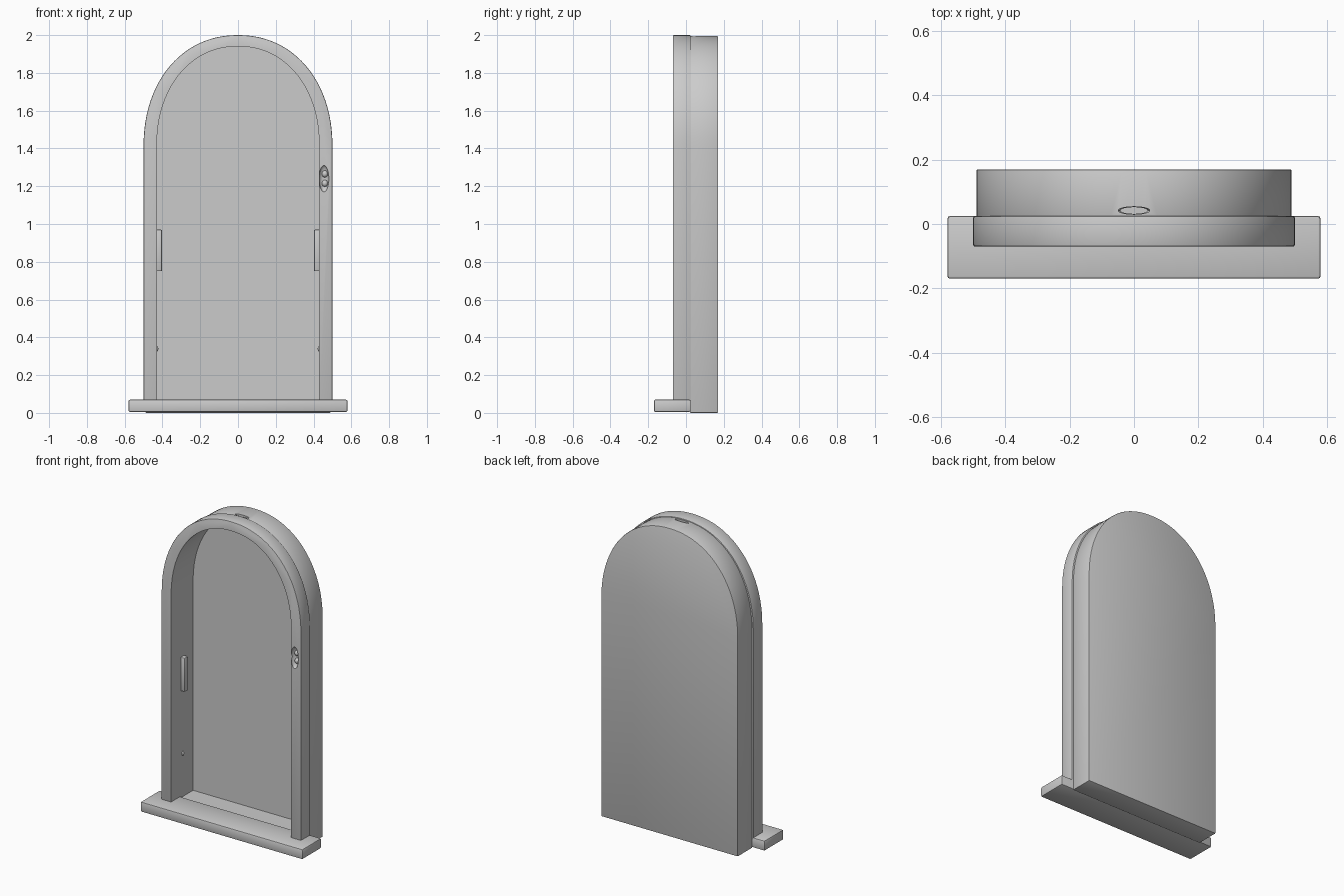
import bpy, bmesh, math

if "Cube" in bpy.data.objects:
    bpy.data.objects.remove(bpy.data.objects["Cube"])

SPRING = 1.41   # height where the arch begins


def add_mesh(name, bm):
    bmesh.ops.recalc_face_normals(bm, faces=bm.faces)
    me = bpy.data.meshes.new(name)
    bm.to_mesh(me)
    bm.free()
    ob = bpy.data.objects.new(name, me)
    bpy.context.collection.objects.link(ob)
    return ob


def arch_prism(name, half, top, bottom, y0, y1, n=48):
    """Arched outline extruded along y."""
    pts = [(half, bottom)]
    for i in range(n + 1):
        a = math.pi * i / n
        c, s = math.cos(a), math.sin(a)
        pts.append((half * math.copysign(abs(c) ** 0.94, c),
                    SPRING + (top - SPRING) * max(s, 0) ** 0.94))
    pts.append((-half, bottom))
    bm = bmesh.new()
    face = bm.faces.new([bm.verts.new((x, y0, z)) for x, z in pts])
    ext = bmesh.ops.extrude_face_region(bm, geom=[face])
    for v in ext["geom"]:
        if isinstance(v, bmesh.types.BMVert):
            v.co.y = y1
    return add_mesh(name, bm)


def box(name, lo, hi):
    bm = bmesh.new()
    bmesh.ops.create_cube(bm, size=1)
    for v in bm.verts:
        v.co = [(a + b) / 2 + c * (b - a) for a, b, c in zip(lo, hi, v.co)]
    return add_mesh(name, bm)


def ball(name, loc, radii):
    bm = bmesh.new()
    bmesh.ops.create_uvsphere(bm, u_segments=24, v_segments=16, radius=1)
    for v in bm.verts:
        v.co = [p + r * c for p, r, c in zip(loc, radii, v.co)]
    return add_mesh(name, bm)


def apply(ob, mod):
    bpy.context.view_layer.objects.active = ob
    bpy.ops.object.modifier_apply(modifier=mod.name)


def bevel(ob, width):
    m = ob.modifiers.new("bevel", 'BEVEL')
    m.width, m.segments, m.limit_method = width, 2, 'ANGLE'
    m.angle_limit = math.radians(40)
    apply(ob, m)


def cut(ob, cutter):
    m = ob.modifiers.new("cut", 'BOOLEAN')
    m.operation, m.solver, m.object = 'DIFFERENCE', 'EXACT', cutter
    apply(ob, m)
    bpy.data.objects.remove(cutter)


# Front arched frame, open in the middle, with a finger notch on the right
frame = arch_prism("front_frame", 0.5, 2.0, 0.04, -0.07, 0.025)
bevel(frame, 0.005)
cut(frame, arch_prism("frame_opening", 0.43, 1.94, -0.1, -0.2, 0.2))
cut(frame, ball("finger_notch", (0.455, -0.07, 1.24), (0.026, 0.025, 0.07)))

# Rear casing: arched box hollowed from the front, with a hanging slot on top
casing = arch_prism("rear_casing", 0.49, 1.995, 0.0, 0.02, 0.17)
bevel(casing, 0.005)
cut(casing, arch_prism("casing_hollow", 0.43, 1.94, 0.06, -0.1, 0.155))
cut(casing, ball("hanging_slot", (0, 0.042, 1.98), (0.05, 0.012, 0.08)))

# Sill
sill = box("sill", (-0.58, -0.17, 0.005), (0.58, 0.025, 0.07))
bevel(sill, 0.008)

parts = [frame, casing, sill]

# Latch plates and small pins on both inner jambs
for side, s in (("left", -1), ("right", 1)):
    xs = sorted((s * 0.402, s * 0.44))
    plate = box(side + "_latch_plate", (xs[0], 0.03, 0.75), (xs[1], 0.065, 0.97))
    bevel(plate, 0.006)
    pin = ball(side + "_jamb_pin", (s * 0.43, 0.05, 0.34), (0.008, 0.01, 0.015))
    parts += [plate, pin]

# Small bumps inside the finger notch
for z in (1.215, 1.265):
    parts.append(ball("notch_bump", (0.46, -0.05, z), (0.016, 0.016, 0.018)))

for ob in parts:
    bpy.ops.object.select_all(action='DESELECT')
    ob.select_set(True)
    bpy.context.view_layer.objects.active = ob
    bpy.ops.object.shade_smooth_by_angle(angle=math.radians(35))
